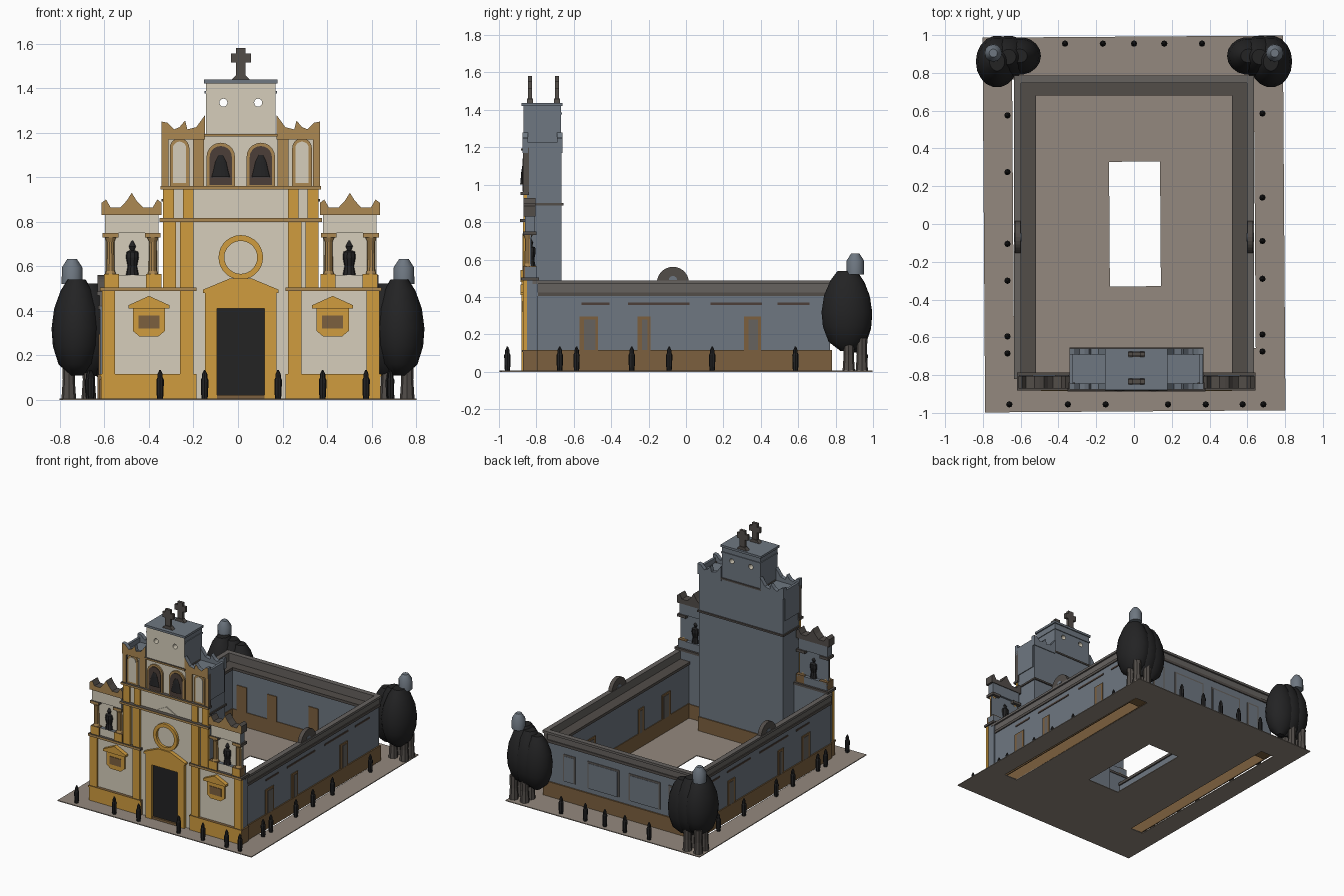
import bpy, bmesh, math
from mathutils import Matrix

if "Cube" in bpy.data.objects:
    bpy.data.objects.remove(bpy.data.objects["Cube"])

C = 0.0125  # facade centre line


def mat(name, r, g, b):
    m = bpy.data.materials.new(name)
    m.diffuse_color = [*(((c / 255 + 0.055) / 1.055) ** 2.4 for c in (r, g, b)), 1]
    m.use_nodes = True
    m.node_tree.nodes["Principled BSDF"].inputs["Base Color"].default_value = m.diffuse_color
    return m


CREAM = mat("cream_plaster", 214, 206, 187)
OCHRE = mat("ochre_trim", 208, 156, 62)
TAN = mat("faded_ochre", 172, 136, 82)
BROWN = mat("brown_plinth", 124, 96, 62)
BLUE = mat("blue_grey_plaster", 110, 119, 129)
WARM = mat("warm_grey_stone", 102, 98, 95)
STONE = mat("dark_stone", 82, 77, 73)
PAVE = mat("paving", 148, 137, 126)
BLACK = mat("black", 35, 35, 36)
DARK = mat("dark_brown", 76, 63, 56)
FACADE = (CREAM, BLUE)    # street side, all other sides
CROWN = (TAN, STONE)
EDGE = (OCHRE, BROWN)


def finish(name, bm, m):
    bmesh.ops.recalc_face_normals(bm, faces=bm.faces)
    mats = m if isinstance(m, tuple) else (m,)
    if len(mats) == 2:
        for f in bm.faces:
            f.material_index = 0 if f.normal.y < -0.5 else 1
    me = bpy.data.meshes.new(name)
    bm.to_mesh(me)
    bm.free()
    for x in mats:
        me.materials.append(x)
    o = bpy.data.objects.new(name, me)
    bpy.context.collection.objects.link(o)
    return o


def box(name, x0, x1, y0, y1, z0, z1, m):
    bm = bmesh.new()
    bmesh.ops.create_cube(bm, size=1, matrix=Matrix.Translation(
        ((x0 + x1) / 2, (y0 + y1) / 2, (z0 + z1) / 2)) @ Matrix.Diagonal((x1 - x0, y1 - y0, z1 - z0, 1)))
    return finish(name, bm, m)


def poly(name, pts, y0, y1, m):
    """Profile in facade coordinates (u, z), extruded from y0 to y1."""
    bm = bmesh.new()
    f = bm.faces.new([bm.verts.new((C + u, y0, z)) for u, z in pts])
    r = bmesh.ops.extrude_face_region(bm, geom=[f])
    bmesh.ops.translate(bm, vec=(0, y1 - y0, 0),
                        verts=[v for v in r["geom"] if isinstance(v, bmesh.types.BMVert)])
    return finish(name, bm, m)


def fbox(name, u0, u1, *a):
    return box(name, C + u0, C + u1, *a)


def pair_box(name, u0, u1, *a):
    fbox(name + "_right", u0, u1, *a)
    fbox(name + "_left", -u1, -u0, *a)


def pair_poly(name, pts, *a):
    poly(name + "_right", pts, *a)
    poly(name + "_left", [(-u, z) for u, z in pts], *a)


def arch(c, hw, z0, z1):
    return [(c - hw, z0), (c + hw, z0)] + [(c + hw * math.cos(math.pi * i / 10), z1 - hw + hw * math.sin(math.pi * i / 10))
                                           for i in range(11)]


def lathe(name, prof, x, y, m, n=10, sx=1, sy=1):
    bm = bmesh.new()
    rings = [[bm.verts.new((x + r * sx * math.cos(2 * math.pi * i / n), y + r * sy * math.sin(2 * math.pi * i / n), z))
              for i in range(n)] for r, z in prof]
    for a, b in zip(rings, rings[1:]):
        for i in range(n):
            bm.faces.new((a[i], a[(i + 1) % n], b[(i + 1) % n], b[i]))
    bm.faces.new(rings[0])
    bm.faces.new(rings[-1])
    return finish(name, bm, m)


# --- paving slab with courtyard opening and slots under the side walls
xs, ys = [-.795, -.64, -.53, -.13, .14, .53, .64, .795], [-.992, -.66, -.33, .33, .77, .992]
bm = bmesh.new()
grid = [[bm.verts.new((x, y, 0)) for y in ys] for x in xs]
for i in range(7):
    for j in range(5):
        if not ((i == 3 and j == 2) or (i in (1, 5) and 1 <= j <= 3)):
            bm.faces.new((grid[i][j], grid[i + 1][j], grid[i + 1][j + 1], grid[i][j + 1]))
r = bmesh.ops.extrude_face_region(bm, geom=bm.faces[:])
bmesh.ops.translate(bm, vec=(0, 0, .006), verts=[v for v in r["geom"] if isinstance(v, bmesh.types.BMVert)])
finish("paving_slab", bm, PAVE).rotation_euler.z = math.radians(0.4)

# --- side walls, mirrored
for s, side in ((1, "right"), (-1, "left")):
    def wbox(name, a, b, *rest):
        box(side + "_" + name, min(s * a, s * b), max(s * a, s * b), *rest)
    wbox("wall", .53, .62, -.82, .77, .1, .42, BLUE)
    wbox("plinth_outer", .622, .63, -.82, .78, .002, .115, BROWN)
    wbox("plinth_inner", .525, .533, -.82, .78, .002, .115, BROWN)
    wbox("plinth_core", .53, .625, -.82, .78, .09, .114, BROWN)
    wbox("roof_ledge", .52, .628, -.82, .78, .405, .425, STONE)
    wbox("parapet", .60, .622, -.82, .78, .425, .475, WARM)
    wbox("parapet_cap", .597, .634, -.82, .785, .47, .487, WARM)
    for y0, y1 in ((-.57, -.47), (-.26, -.19), (.31, .40)):
        for face, d in ((.62, 1), (.53, -1)):
            wbox("window_frame", face, face + d * .006, y0, y1, .115, .295, BROWN)
            wbox("window_pane", face, face + d * .009, y0 + .025, y1 - .015, .115, .28, WARM)
    for y0, y1 in ((-.56, -.41), (-.31, .02), (.13, .405), (.49, .66)):
        wbox("vent_slot", .62, .625, y0, y1, .358, .37, DARK)
    # half-round crest on the parapet
    for rad, zc, t0, t1, m in ((.086, .475, .6, .63, STONE), (.022, .49, .596, .633, BLUE)):
        bm = bmesh.new()
        half = [(rad * math.cos(math.pi * i / 14), rad * math.sin(math.pi * i / 14)) for i in range(15)]
        f = bm.faces.new([bm.verts.new((s * t0, -.07 + a, zc + b)) for a, b in half])
        r = bmesh.ops.extrude_face_region(bm, geom=[f])
        bmesh.ops.translate(bm, vec=(s * (t1 - t0), 0, 0),
                            verts=[v for v in r["geom"] if isinstance(v, bmesh.types.BMVert)])
        finish(side + "_parapet_crest", bm, m)

# --- back wall
box("back_wall", -.62, .62, .69, .77, .1, .42, BLUE)
box("back_plinth", -.63, .63, .685, .78, .006, .115, BROWN)
box("back_roof_ledge", -.628, .628, .68, .778, .405, .425, STONE)
box("back_parapet", -.622, .622, .75, .772, .425, .475, WARM)
box("back_parapet_cap", -.634, .634, .747, .785, .47, .487, WARM)
for x, w in ((-.45, .05), (-.2, .13), (.14, .13), (.42, .05)):
    box("back_panel_frame", x - w, x + w, .77, .775, .15, .35, WARM)
    box("back_panel", x - w + .012, x + w - .012, .77, .778, .15, .338, BLUE)
    box("courtyard_window", x - .04, x + .04, .684, .69, .115, .3, BROWN)

# --- lower facade
fbox("lower_facade", -.62, .62, -.855, -.79, .006, .5, FACADE)
fbox("courtyard_front_plinth", -.53, .53, -.79, -.785, .006, .11, BROWN)
pair_box("front_plinth", .2, .628, -.872, -.79, .006, .105, EDGE)
pair_box("front_plinth_cap", .2, .632, -.878, -.79, .105, .117, EDGE)
pair_box("outer_pilaster", .565, .623, -.872, -.85, .115, .5, OCHRE)
pair_box("inner_pilaster", .212, .272, -.872, -.82, .006, .8, OCHRE)
pair_box("wing_cornice", .2, .632, -.882, -.785, .488, .505, CROWN)
pair_poly("window_hood", [(.32, .41), (.505, .41), (.505, .425), (.4125, .467), (.32, .425)], -.885, -.85, OCHRE)
pair_poly("window_surround", [(.34, .41), (.34, .31), (.37, .285), (.455, .285), (.485, .31), (.485, .41)],
          -.87, -.85, OCHRE)
pair_box("window_pane", .365, .46, -.874, -.868, .32, .378, BROWN)

# --- portal and round window
pair_box("portal_jamb", .107, .16, -.88, -.84, .006, .48, OCHRE)
fbox("portal_lintel", -.16, .16, -.88, -.84, .41, .485, OCHRE)
poly("portal_pediment", [(-.17, .48), (.17, .48), (.17, .495), (.05, .545), (-.05, .545), (-.17, .495)],
     -.885, -.85, OCHRE)
fbox("door", -.107, .107, -.862, -.85, .02, .41, BLACK)
fbox("door_step", -.107, .107, -.875, -.85, .006, .022, BROWN)
bm = bmesh.new()
n = 28
loops = [[bm.verts.new((C + rad * math.cos(2 * math.pi * i / n), y, .64 + rad * math.sin(2 * math.pi * i / n)))
          for i in range(n)] for rad, y in ((.1, -.85), (.1, -.875), (.074, -.875), (.074, -.85))]
for a, b in zip(loops, loops[1:] + loops[:1]):
    for i in range(n):
        bm.faces.new((a[i], a[(i + 1) % n], b[(i + 1) % n], b[i]))
finish("round_window_ring", bm, OCHRE)

# --- tower body
fbox("tower_body", -.347, .347, -.856, -.665, .006, 1.19, FACADE)
fbox("tower_back_plinth", -.35, .35, -.67, -.658, .006, .11, BROWN)
fbox("tower_string_course", -.355, .355, -.85, -.655, .89, .903, STONE)
pair_box("tower_pilaster", .29, .35, -.872, -.85, .5, .8, OCHRE)
fbox("tower_cornice", -.365, .365, -.888, -.84, .8, .816, CROWN)
pair_box("attic_pilaster_outer", .3, .35, -.868, -.85, .816, .945, OCHRE)
pair_box("attic_pilaster_inner", .212, .26, -.868, -.85, .816, .945, OCHRE)
poly("attic_gable", [(-.08, .82), (.08, .82), (0, .862)], -.862, -.85, CREAM)
fbox("belfry_cornice", -.36, .36, -.885, -.84, .945, .96, CROWN)

# --- belfry
pair_box("belfry_pilaster_outer", .325, .355, -.872, -.84, .96, 1.2, CROWN)
pair_box("belfry_pilaster_inner", .165, .215, -.868, -.85, .96, 1.19, TAN)
pair_poly("bell_arch_frame", arch(.09, .064, .96, 1.155), -.868, -.85, TAN)
pair_poly("bell_arch_opening", arch(.09, .05, .965, 1.14), -.873, -.867, DARK)
pair_poly("belfry_niche_frame", arch(.275, .044, .96, 1.175), -.866, -.85, TAN)
pair_poly("belfry_niche", arch(.275, .03, .975, 1.16), -.87, -.865, CREAM)
for s in (1, -1):
    lathe("bell", [(.042, 1.0), (.034, 1.03), (.025, 1.07), (.01, 1.1)], C + s * .09, -.872, BLACK, 12, 1, .35)
scroll = [(.16, 1.17), (.355, 1.17), (.355, 1.25), (.33, 1.245), (.3, 1.215), (.275, 1.225), (.25, 1.255),
          (.24, 1.215), (.2, 1.225), (.16, 1.28)]
pair_poly("front_scroll_parapet", scroll, -.875, -.845, (TAN, BLUE))
pair_poly("back_scroll_parapet", scroll, -.69, -.66, BLUE)
pair_box("side_parapet", .335, .353, -.85, -.68, 1.0, 1.225, BLUE)

# --- crowning block with two round openings
top = fbox("crown_block", -.157, .157, -.87, -.668, 1.185, 1.425, FACADE)
for s in (1, -1):
    bpy.ops.mesh.primitive_cylinder_add(vertices=16, radius=.018, depth=1,
                                        location=(C + s * .078, -.77, 1.335), rotation=(math.pi / 2, 0, 0))
    cutter = bpy.context.object
    cutter.hide_render = True
    mod = top.modifiers.new("opening", 'BOOLEAN')
    mod.object = cutter
    mod.solver = 'EXACT'
    bpy.context.view_layer.objects.active = top
    bpy.ops.object.modifier_apply(modifier=mod.name)
    bpy.data.objects.remove(cutter)
fbox("crown_base_moulding", -.166, .166, -.882, -.66, 1.182, 1.194, CROWN)
fbox("crown_moulding", -.162, .162, -.866, -.662, 1.375, 1.387, BLUE)
fbox("crown_cap", -.166, .166, -.88, -.66, 1.422, 1.438, BLUE)
for y in (-.834, -.69):
    poly("cross_foot", [(-.045, 1.435), (.045, 1.435), (.02, 1.46), (-.02, 1.46)], y - .015, y + .015, STONE)
    fbox("cross_upright", -.022, .022, y - .01, y + .01, 1.45, 1.58, STONE)
    fbox("cross_arm", -.045, .045, y - .01, y + .01, 1.515, 1.555, STONE)

# --- statue niches above the wings
pair_box("niche_back", .37, .61, -.835, -.825, .5, .76, FACADE)
pair_box("niche_base", .365, .615, -.86, -.8, .505, .56, FACADE)
for u in (.395, .585):
    pair_box("niche_pedestal", u - .038, u + .03, -.872, -.8, .505, .565, EDGE)
    pair_box("niche_capital", u - .035, u + .035, -.872, -.8, .73, .75, CROWN)
    for s in (1, -1):
        lathe("niche_column", [(.024, .565), (.019, .58), (.017, .71), (.026, .73)], C + s * u, -.845, TAN)
pair_box("niche_entablature", .37, .61, -.862, -.81, .75, .84, FACADE)
pair_poly("niche_crown", [(.355, .83), (.355, .885), (.375, .9), (.395, .865), (.44, .865), (.468, .895), (.49, .93),
                          (.512, .895), (.54, .865), (.585, .865), (.605, .9), (.625, .885), (.625, .83)],
          -.87, -.805, CROWN)
for s in (1, -1):
    lathe("statue", [(.03, .56), (.022, .6), (.03, .64), (.027, .665), (.01, .672), (.017, .69), (.004, .715)],
          C + s * .487, -.832, BLACK)

# --- bollards round the paving
spots = [(x, -.955) for x in (-.66, -.35, -.15, .18, .38, .575, .685)]
spots += [(x, .955) for x in (-.365, -.165, 0, .16, .36)]
spots += [(.68, y) for y in (.585, .14, -.09, -.29, -.585, -.675)]
spots += [(-.67, y) for y in (.575, .275, -.105, -.3, -.595, -.685)]
for x, y in spots:
    lathe("bollard", [(.013, .004), (.016, .03), (.017, .09), (.012, .1), (.012, .115), (.003, .135)], x, y, BLACK, 8)

# --- trees at the back corners
crown = [(.03, .11), (.09, .16), (.118, .24), (.125, .32), (.112, .41), (.08, .49), (.045, .54)]
for s in (1, -1):
    trees = [lathe("tree_crown", crown, s * .725, .86, BLACK, 18, .9, 1.1),
             lathe("tree_middle_lobe", [(r, z * .97) for r, z in crown], s * .665, .885, BLACK, 18, .9, .9),
             lathe("tree_side_lobe", [(r, z * .93) for r, z in crown], s * .605, .89, BLACK, 18, .9, .8),
             lathe("tree_tip", [(.047, .52), (.046, .595), (.022, .632)], s * .745, .905, BLUE, 12)]
    for o in trees:
        bpy.ops.object.select_all(action='DESELECT')
        o.select_set(True)
        bpy.context.view_layer.objects.active = o
        bpy.ops.object.shade_smooth_by_angle(angle=math.radians(40))
    for x, y in ((.76, .87), (.67, .87), (.76, .94), (.67, .94)):
        lathe("tree_trunk", [(.033, .004), (.027, .09), (.03, .18)], s * x, y, STONE, 8)
